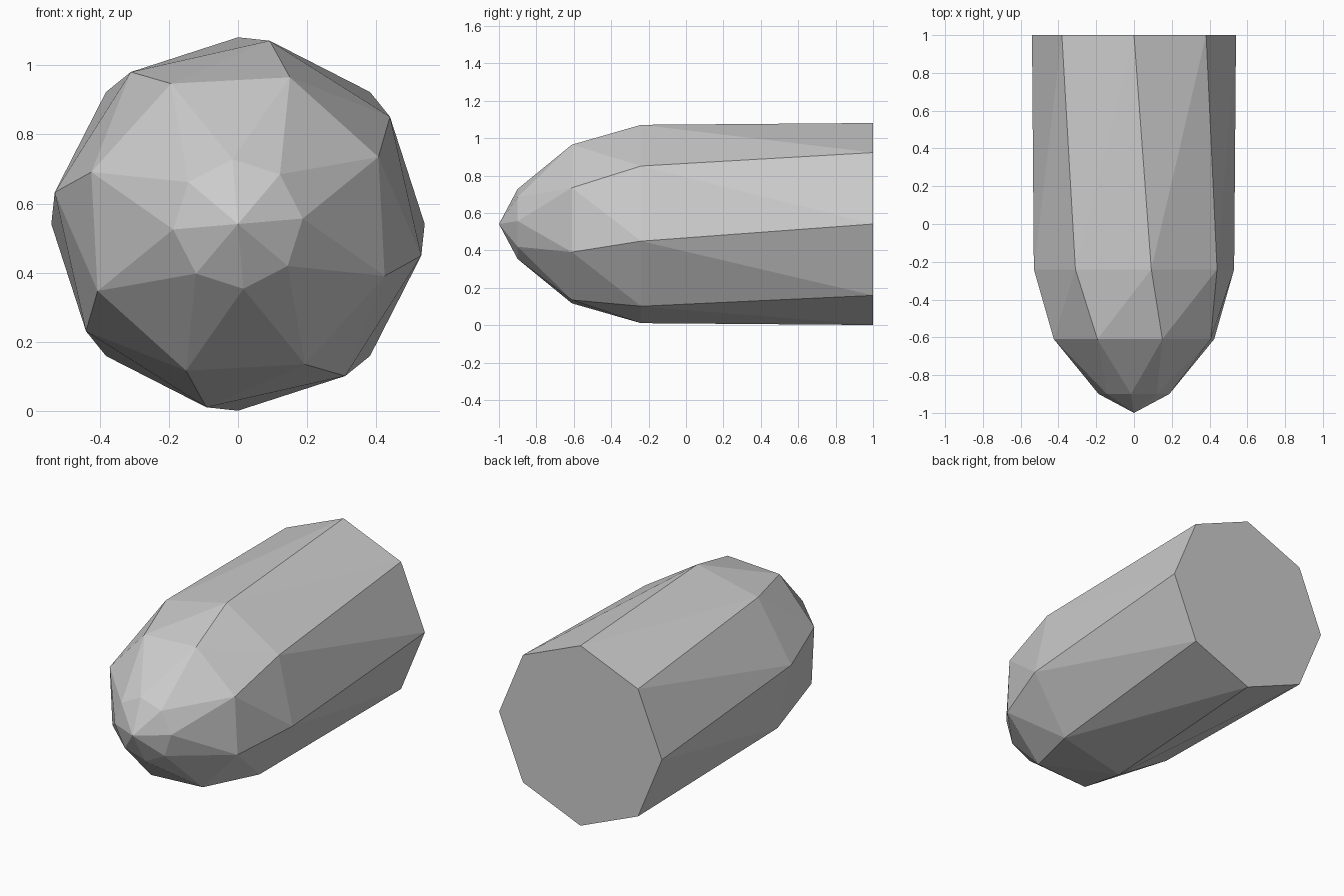
import bpy, bmesh
from math import sin, cos, radians

cube = bpy.data.objects.get("Cube")
if cube:
    bpy.data.objects.remove(cube, do_unlink=True)

SIDES = 8
CENTRE_Z = 0.541
# Each ring: y position, radius, twist in degrees
RINGS = [(1.0, 0.54, 0), (-0.24, 0.538, -9.8), (-0.61, 0.45, -19.5), (-0.9, 0.188, -40.2)]

grey = bpy.data.materials.new("light grey")
grey.use_nodes = True
colour = (0.6, 0.6, 0.6, 1)
grey.diffuse_color = colour
grey.node_tree.nodes["Principled BSDF"].inputs["Base Color"].default_value = colour

bm = bmesh.new()


def ring(y, radius, twist):
    angles = [radians(360 * k / SIDES + twist) for k in range(SIDES)]
    return [bm.verts.new((radius * cos(a), y, CENTRE_Z + radius * sin(a))) for a in angles]


rings = [ring(*r) for r in RINGS]

# Flat back cap
bm.faces.new(rings[0])

# Twisted body and nose bands, split along the short diagonal
for back, front in zip(rings, rings[1:]):
    for k in range(SIDES):
        bm.faces.new((back[k - 1], back[k], front[k]))
        bm.faces.new((back[k - 1], front[k], front[k - 1]))

# Pointed tip
tip = bm.verts.new((0, -1, CENTRE_Z))
for k in range(SIDES):
    bm.faces.new((rings[-1][k - 1], rings[-1][k], tip))

bmesh.ops.recalc_face_normals(bm, faces=bm.faces)
mesh = bpy.data.meshes.new("slug_body")
bm.to_mesh(mesh)
bm.free()
mesh.materials.append(grey)
body = bpy.data.objects.new("slug_body", mesh)
bpy.context.collection.objects.link(body)
